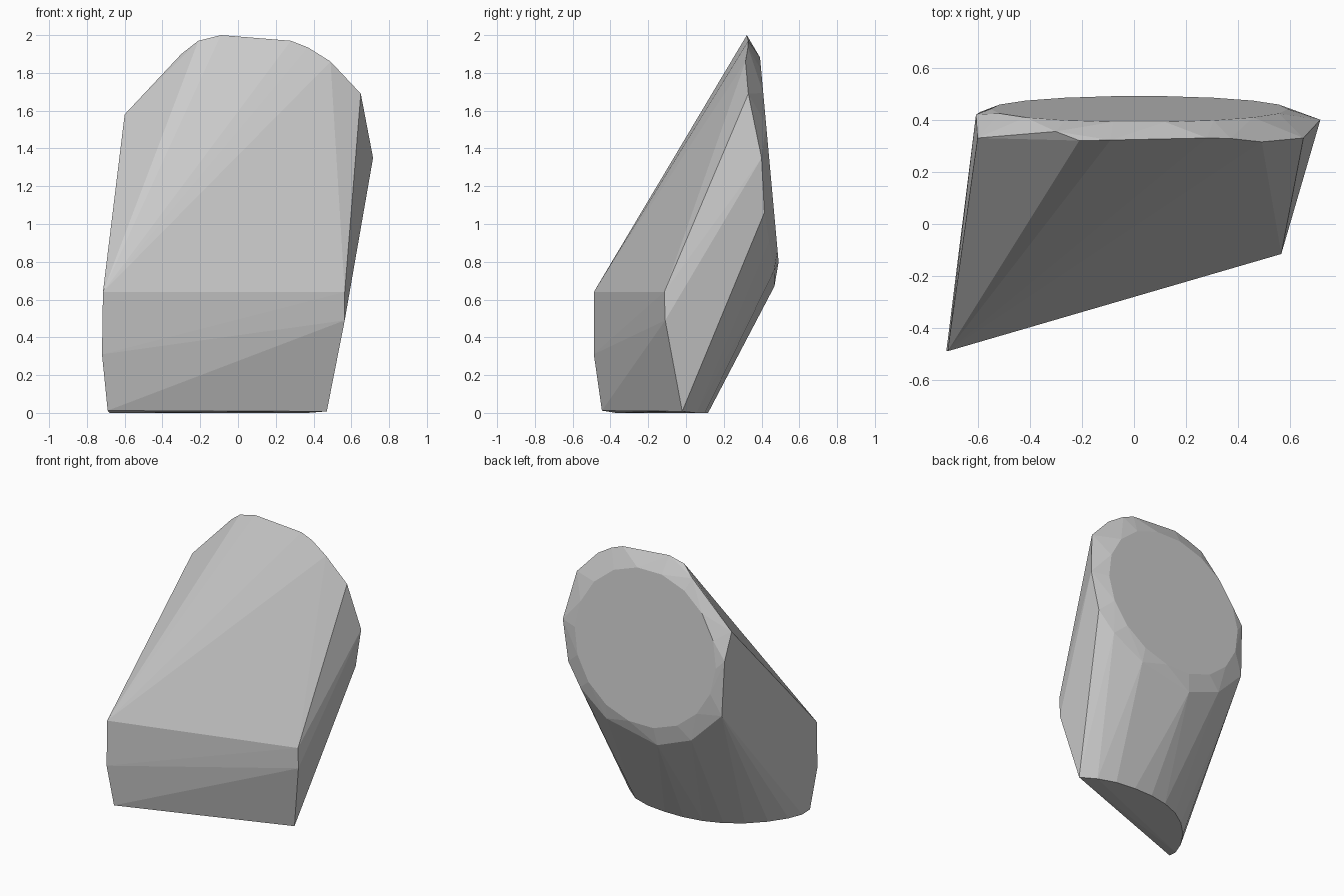
import bpy, bmesh
from math import sin, cos, tau

cube = bpy.data.objects.get("Cube")
if cube:
    bpy.data.objects.remove(cube, do_unlink=True)

grey = bpy.data.materials.new("plain grey")
grey.use_nodes = True
colour = (0.6, 0.6, 0.6, 1)
grey.diffuse_color = colour
grey.node_tree.nodes["Principled BSDF"].inputs["Base Color"].default_value = colour

# Wedge front corners: left edge, then right edge
front = [(-.715, -.488, .64), (-.72, -.488, .31), (-.69, -.445, .012),
         (.565, -.115, .64), (.565, -.11, .49), (.47, -.02, .008)]

# Upper rim of the sloping front
rim = [(-.6, .33, 1.58), (-.3, .355, 1.9), (-.21, .32, 1.97), (-.09, .322, 2),
       (.28, .33, 1.97), (.37, .328, 1.935), (.49, .315, 1.86), (.65, .33, 1.69)]

# Shoulder around the back face
shoulder = [(.715, .4, 1.35), (.66, .415, 1.06), (.546, .44, .91),
            (.317, .467, .755), (-.096, .468, .67), (-.365, .46, .774),
            (-.59, .43, 1), (-.606, .42, 1.4)]

# Curved heel of the base
heel = [(.37, .055), (.24, .1), (.09, .117), (-.06, .115), (-.2, .09), (-.33, .04),
        (-.45, -.04), (-.56, -.15), (-.64, -.27), (-.68, -.37)]
heel = [(x, y, 0) for x, y in heel]

# Flat oval back, leaning forward
oval = []
for i in range(18):
    a = tau * i / 18
    z = 1.34 + .55 * sin(a)
    oval.append((.02 + .57 * cos(a), .563 - .091 * z, z))

# Faceted solid wrapped around all the outlines
bm = bmesh.new()
for p in front + rim + shoulder + heel + oval:
    bm.verts.new(p)
hull = bmesh.ops.convex_hull(bm, input=bm.verts)
loose = {g for g in hull["geom_interior"] + hull["geom_unused"]
         if isinstance(g, bmesh.types.BMVert)}
bmesh.ops.delete(bm, geom=list(loose), context="VERTS")
bmesh.ops.dissolve_limit(bm, angle_limit=.01, verts=bm.verts, edges=bm.edges)
bmesh.ops.recalc_face_normals(bm, faces=bm.faces)

mesh = bpy.data.meshes.new("faceted_block")
bm.to_mesh(mesh)
bm.free()
mesh.materials.append(grey)
block = bpy.data.objects.new("faceted_block", mesh)
bpy.context.collection.objects.link(block)
